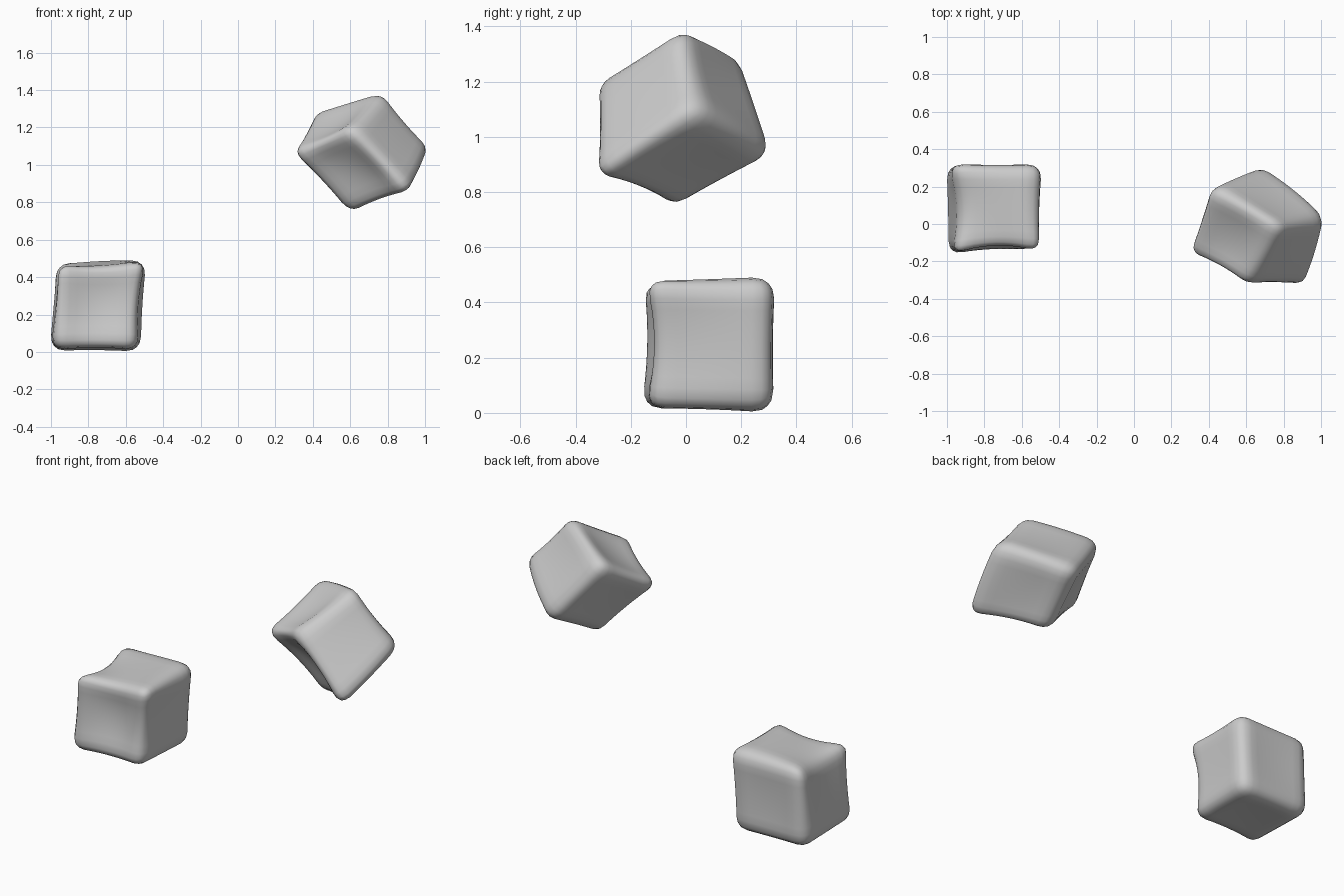
import bpy, bmesh
from mathutils import Vector

if "Cube" in bpy.data.objects:
    bpy.data.objects.remove(bpy.data.objects["Cube"])

ROUND = 0.32      # edge rounding as a share of the half size
GROW = 1.16       # makes up for the corner length lost to rounding


def weights(t):
    # quadratic weights for the lattice positions -1, 0, 1
    return {-1: t * (t - 1) / 2, 0: 1 - t * t, 1: t * (t + 1) / 2}


def lumpy_block(name, corners, lumps):
    """Rounded cube bent through a 3x3x3 lattice; corners ordered x fastest.
    lumps scales lattice points from the centre: <1 dents, >1 bulges."""
    corners = [Vector(c) for c in corners]
    centre = sum(corners, Vector()) / 8
    lattice = {}
    for i in (-1, 0, 1):
        for j in (-1, 0, 1):
            for k in (-1, 0, 1):
                p = Vector()
                for n, c in enumerate(corners):
                    s = (2 * (n & 1) - 1, (n & 2) - 1, (n & 4) // 2 - 1)
                    w = (1 + i * s[0]) * (1 + j * s[1]) * (1 + k * s[2]) / 8
                    p += c * w
                edge = abs(i) + abs(j) + abs(k) == 2
                f = lumps.get((i, j, k), 1.12 if edge else 1.06)
                if abs(i * j * k) == 1:
                    f = GROW
                lattice[i, j, k] = centre + (p - centre) * f

    bm = bmesh.new()
    bmesh.ops.create_cube(bm, size=2)
    bmesh.ops.subdivide_edges(bm, edges=bm.edges[:], cuts=11, use_grid_fill=True)
    inner = 1 - ROUND
    for v in bm.verts:
        core = Vector([max(-inner, min(inner, c)) for c in v.co])
        q = core + (v.co - core).normalized() * ROUND
        wx, wy, wz = (weights(t) for t in q)
        v.co = sum((p * (wx[i] * wy[j] * wz[k])
                    for (i, j, k), p in lattice.items()), Vector())
    for f in bm.faces:
        f.smooth = True
    mesh = bpy.data.meshes.new(name)
    bm.to_mesh(mesh)
    bm.free()
    ob = bpy.data.objects.new(name, mesh)
    bpy.context.collection.objects.link(ob)
    return ob


# Block resting on the ground, hollow front and nicked top left edge
lumpy_block("lower_block",
    [(-0.965, -0.14, 0.045), (-0.56, -0.125, 0.045), (-0.97, 0.285, 0.04), (-0.55, 0.285, 0.035),
     (-0.95, -0.14, 0.46), (-0.52, -0.135, 0.465), (-0.96, 0.29, 0.46), (-0.52, 0.29, 0.46)],
    {(0, -1, 0): 0.84, (0, -1, 1): 0.98, (-1, 0, 1): 0.92, (-1, 0, 0): 1.04,
     (1, -1, 0): 1.02, (0, 1, 0): 1.1, (0, 1, 1): 1.16, (0, 0, -1): 1.1,
     (-1, 1, 0): 1.16, (1, 0, 1): 1.12, (0, 0, 1): 1.05, (-1, 0, -1): 1.18,
     (0, 1, -1): 1.17, (1, 0, -1): 1.17, (1, 1, 0): 1.15})

# Block floating above, tipped on one corner, with a hollow front face
lumpy_block("upper_block",
    [(0.60, -0.04, 0.765), (0.89, -0.31, 0.87), (0.68, 0.28, 0.94), (0.99, 0.03, 1.10),
     (0.32, -0.15, 1.06), (0.60, -0.30, 1.185), (0.43, 0.17, 1.26), (0.77, -0.02, 1.36)],
    {(0, -1, 0): 0.84, (0, -1, -1): 1.1, (0, 1, 1): 1.22, (0, 0, 1): 1.0,
     (1, 0, 1): 1.17, (0, 1, -1): 1.26, (1, 0, -1): 1.22, (0, 1, 0): 1.15,
     (-1, 1, 0): 1.2, (-1, 0, 1): 1.16, (1, -1, 0): 1.16, (-1, 0, -1): 1.15,
     (1, 0, 0): 1.15, (-1, 0, 0): 1.12, (0, 0, -1): 1.12})
